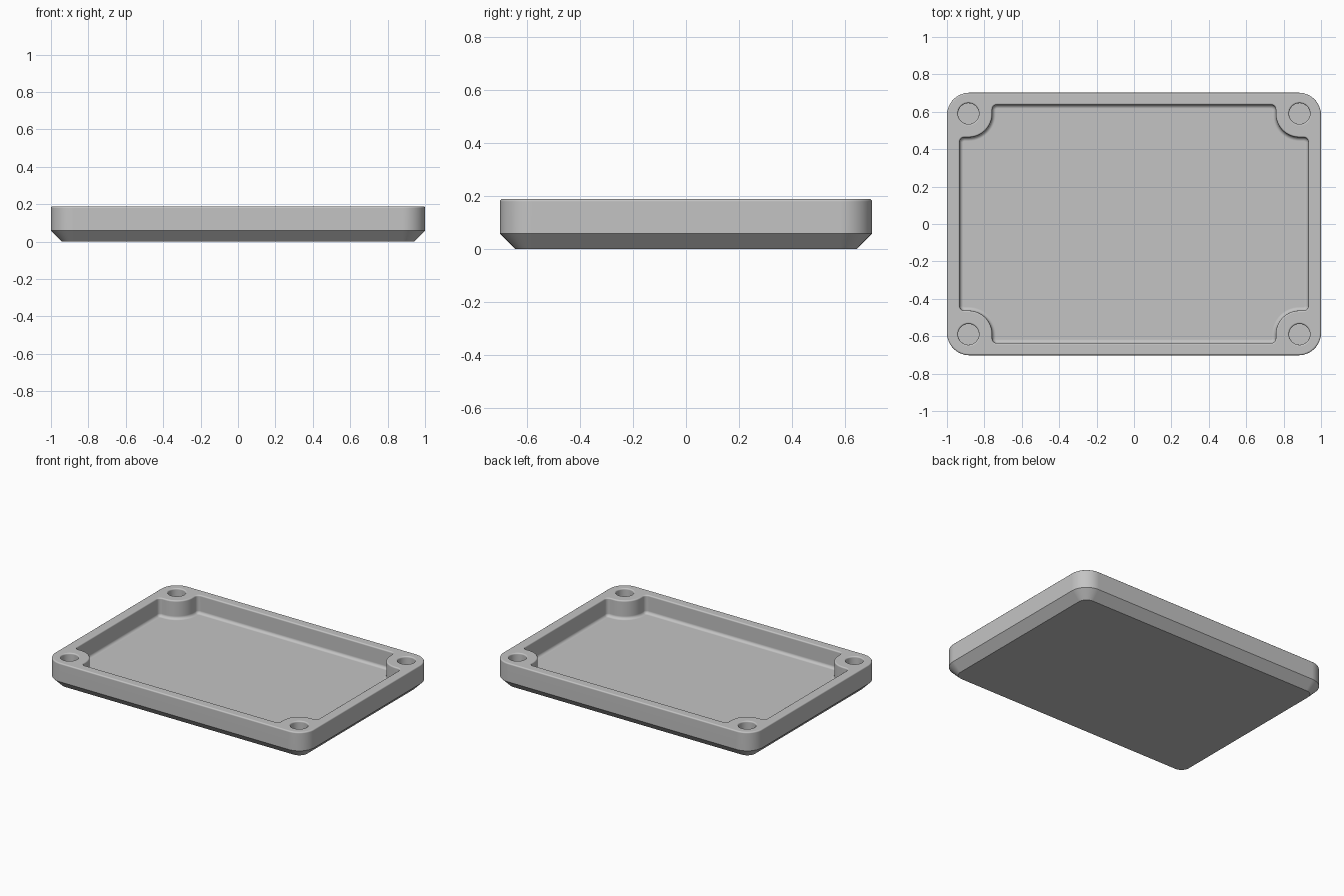
import bpy, bmesh
from math import sin, cos, pi, radians

if "Cube" in bpy.data.objects:
    bpy.data.objects.remove(bpy.data.objects["Cube"], do_unlink=True)

# Main dimensions
HX, HY, H = 1.0, 0.702, 0.188        # half sizes and height
CORNER, CHAMFER, EDGE = 0.12, 0.058, 0.009
FLOOR, FILLET = 0.06, 0.02
CX, CY = 0.885, 0.59                 # screw hole centres
HOLE_R, BOSS_R = 0.056, 0.127
WX, WY, WR = 0.932, 0.637, 0.025     # inner walls and their corner radius

grey = bpy.data.materials.new("mid grey")
grey.use_nodes = True
grey.diffuse_color = (0.55, 0.55, 0.55, 1)
grey.node_tree.nodes["Principled BSDF"].inputs["Base Color"].default_value = grey.diffuse_color


def arc(x, y, r, start, end, n):
    angles = [radians(start + (end - start) * i / n) for i in range(n + 1)]
    return [(x + r * cos(a), y + r * sin(a)) for a in angles]


def four_way(quarter):
    """Mirror the outline of one corner into a closed loop."""
    back = quarter[::-1]
    return (quarter + [(-x, y) for x, y in back]
            + [(-x, -y) for x, y in quarter] + [(x, -y) for x, y in back])


def outer_ring(d):
    return four_way(arc(HX - CORNER, HY - CORNER, CORNER - d, 0, 90, 12))


def cavity_ring(d):
    """Inner wall outline, moved inwards by d, stepping round the corner boss."""
    return four_way(arc(WX - WR, CY - BOSS_R - WR, WR - d, 0, 90, 6)
                    + arc(CX, CY, BOSS_R + d, 270, 180, 14)
                    + arc(CX - BOSS_R - WR, WY - WR, WR - d, 0, 90, 6))


def loft(name, outline, profile):
    """Stack outlines along a profile of (inset, height) and cap both ends."""
    bm = bmesh.new()
    rings = [[bm.verts.new((x, y, z)) for x, y in outline(d)] for d, z in profile]
    for low, high in zip(rings, rings[1:]):
        n = len(low)
        for i in range(n):
            j = (i + 1) % n
            bm.faces.new((low[i], low[j], high[j], high[i]))
    bm.faces.new(rings[0][::-1])
    bm.faces.new(rings[-1])
    bmesh.ops.recalc_face_normals(bm, faces=bm.faces)
    mesh = bpy.data.meshes.new(name)
    bm.to_mesh(mesh)
    bm.free()
    mesh.materials.append(grey)
    obj = bpy.data.objects.new(name, mesh)
    bpy.context.collection.objects.link(obj)
    return obj


def quarter_turn(n=4):
    return [pi / 2 * i / n for i in range(n + 1)]


# Outer shell: chamfered underside, softly rounded top edge
tray = loft("tray", outer_ring, [(CHAMFER, 0), (0, CHAMFER)] + [
    (EDGE - EDGE * cos(t), H - EDGE + EDGE * sin(t)) for t in quarter_turn()])

# Rounded lip shared by the cavity and the holes
lip = [(EDGE * cos(t) - EDGE, H - EDGE + EDGE * sin(t)) for t in quarter_turn()]
lip.append((-EDGE, H + 0.03))

# Cavity with a filleted floor
floor_curve = [(FILLET - FILLET * cos(t), FLOOR + FILLET - FILLET * sin(t))
               for t in reversed(quarter_turn(5))]
cutters = [loft("cavity_cutter", cavity_ring, floor_curve + lip)]

# Blind screw holes in the corner bosses
for sx in (-1, 1):
    for sy in (-1, 1):
        def hole_ring(d, sx=sx, sy=sy):
            return arc(sx * CX, sy * CY, HOLE_R - d, 0, 360, 32)[:-1]
        cutters.append(loft("hole_cutter", hole_ring, [(0, FLOOR)] + lip))

bpy.context.view_layer.objects.active = tray
for cutter in cutters:
    cutter.hide_render = True
    cut = tray.modifiers.new("cut", 'BOOLEAN')
    cut.operation, cut.solver, cut.object = 'DIFFERENCE', 'EXACT', cutter
    bpy.ops.object.modifier_apply(modifier=cut.name)
    bpy.data.objects.remove(cutter, do_unlink=True)

# Smooth the curved surfaces and keep the flat ones flat
bpy.ops.object.select_all(action='DESELECT')
tray.select_set(True)
bpy.ops.object.shade_smooth_by_angle(angle=radians(30))
weighted = tray.modifiers.new("weighted_normals", 'WEIGHTED_NORMAL')
weighted.keep_sharp = True
